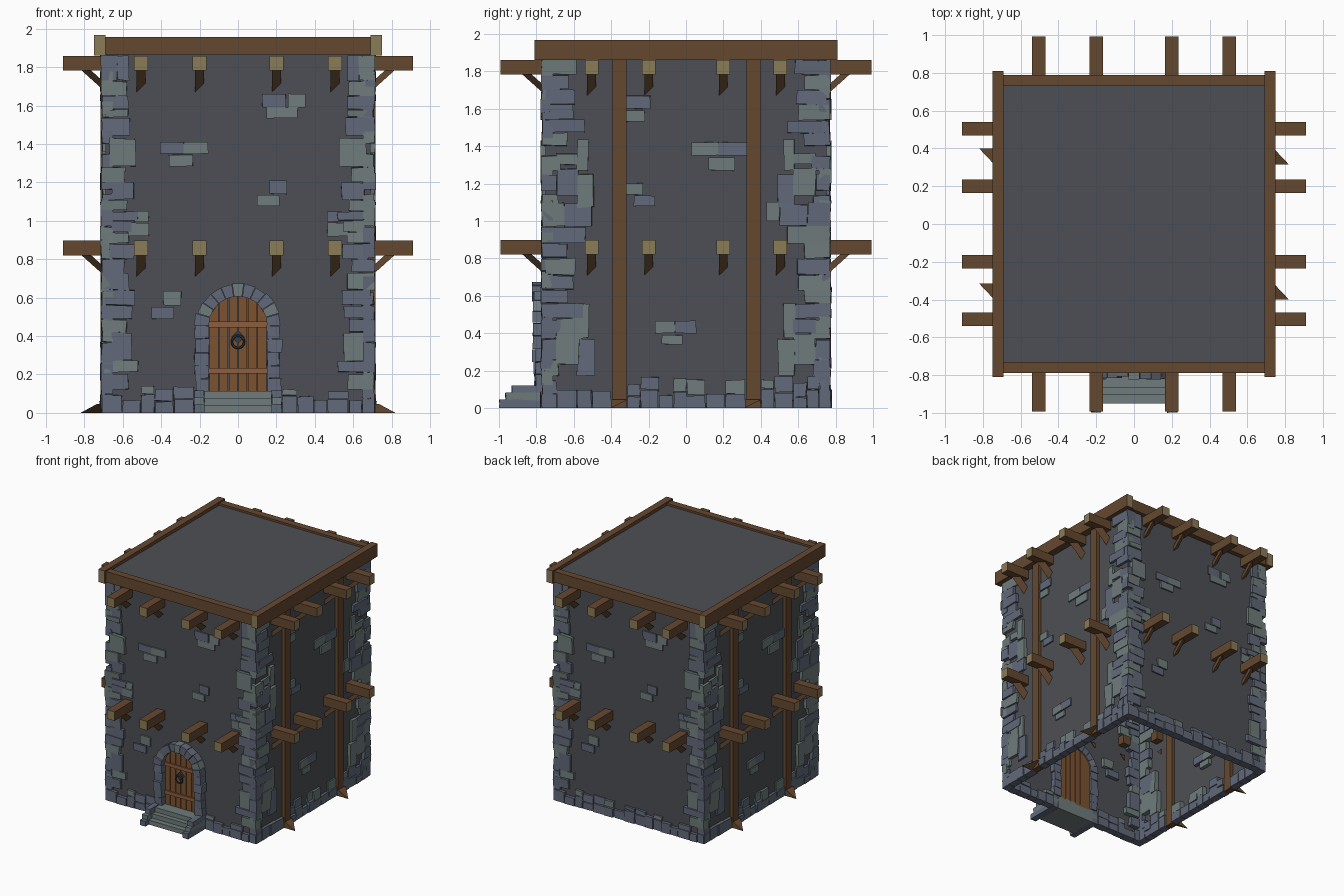
import bpy, bmesh, math, random
from mathutils import Matrix

if "Cube" in bpy.data.objects:
    bpy.data.objects.remove(bpy.data.objects["Cube"])
random.seed(4)
U = random.uniform
WX, WY = 0.69, 0.75   # wall half sizes


def mat(name, *c):
    m = bpy.data.materials.new(name)
    m.diffuse_color = (*c, 1)
    m.use_nodes = True
    m.node_tree.nodes["Principled BSDF"].inputs["Base Color"].default_value = m.diffuse_color
    return m


WALL = mat("wall_grey", .075, .078, .09)
STONE = mat("stone_blue_grey", .12, .14, .19)
LIGHT = mat("stone_light", .16, .2, .2)
WOOD = mat("wood", .13, .065, .028)
END = mat("wood_end", .26, .2, .095)
PLANK = mat("door_wood", .2, .085, .03)
BAND = mat("door_band_wood", .27, .11, .05)
IRON = mat("iron", .04, .045, .06)

# each side maps (outward distance, along, height) to world space
SIDES = {"F": lambda o, t, z: (t, -o, z), "R": lambda o, t, z: (o, t, z),
         "B": lambda o, t, z: (-t, o, z)}
FACES = ((4, 6, 7, 5), (0, 1, 3, 2), (2, 3, 7, 6), (0, 4, 5, 1), (1, 5, 7, 3), (0, 2, 6, 4))


def hexa(bm, side, pts, mi=0, endmi=None):
    """Six-sided solid from 8 points ordered by (out, along, height)."""
    v = [bm.verts.new(SIDES[side](*p)) for p in pts]
    for k, f in enumerate(FACES):
        bm.faces.new([v[i] for i in f]).material_index = endmi if k == 0 and endmi is not None else mi


def block(bm, side, o, t, z, mi=0, endmi=None, jit=0):
    t, z = sorted(t), sorted(z)
    j = lambda: U(-jit, jit)
    pts = []
    for a in range(2):
        for b in range(2):
            for c in range(2):
                pts.append((o[a] + a * j(), t[b] + j(), z[c] + (j() if z[c] > 0 else 0)))
    hexa(bm, side, pts, mi, endmi)


def prism(bm, side, prof, t, w, mi=0):
    """Four-point (out, height) profile extruded along the wall."""
    (a, b, c, d) = prof
    t0, t1 = t - w / 2, t + w / 2
    hexa(bm, side, [(p[0], s, p[1]) for p, q in ((a, b), (c, d))
                    for s in (t0, t1) for p in (p, q)], mi)


def finish(bm, name, mats, twin=False):
    if twin:   # repeat on the opposite side of the tower
        g = bmesh.ops.duplicate(bm, geom=bm.verts[:] + bm.edges[:] + bm.faces[:])["geom"]
        bmesh.ops.rotate(bm, verts=[e for e in g if isinstance(e, bmesh.types.BMVert)],
                         matrix=Matrix.Rotation(math.pi, 3, 'Z'))
    bmesh.ops.recalc_face_normals(bm, faces=bm.faces[:])
    me = bpy.data.meshes.new(name)
    bm.to_mesh(me)
    bm.free()
    for m in mats:
        me.materials.append(m)
    ob = bpy.data.objects.new(name, me)
    bpy.context.collection.objects.link(ob)
    return ob


# plastered wall shell, open underneath
bm = bmesh.new()
block(bm, "R", (-WX, WX), (-WY, WY), (0, 1.94))
bm.faces.ensure_lookup_table()
bmesh.ops.delete(bm, geom=[bm.faces[5]], context='FACES')
finish(bm, "wall_shell", [WALL])

# roof edge timbers
bm = bmesh.new()
block(bm, "F", (.73, .79), (-.70, .70), (1.865, 1.957))
block(bm, "R", (.69, .75), (-.81, .81), (1.86, 1.968))
for f in bm.faces:
    if abs(f.calc_center_median().y) > .8:
        f.material_index = 1
finish(bm, "roof_edge_timbers", [WOOD, END], True)

# projecting joists with diagonal braces
bm = bmesh.new()
for side, wall, tip in (("F", WY, .992), ("R", WX, .91)):
    for t in (-.505, -.2, .2, .505):
        for z in (.82, 1.782):
            block(bm, side, (wall - .06, tip), (t - .036, t + .036), (z, z + .077), 0, 1)
            prism(bm, side, [(wall - .01, z - .12), (wall - .01, z - .075),
                             (wall + .135, z + .01), (wall + .085, z + .01)], t, .046)
finish(bm, "joists_and_braces", [WOOD, END], True)

# upright posts with wedge feet
bm = bmesh.new()
for t in (-.355, .36):
    block(bm, "R", (.66, .717), (t - .037, t + .037), (0, 1.87))
    prism(bm, "R", [(.68, 0), (.68, .046), (.82, 0), (.735, .046)], t, .09)
finish(bm, "side_posts", [WOOD], True)

# corner stones: (near, far) distance from the corner, then bottom and top
FRONT = [(0, .14, .12, .2), (0, .19, .21, .27), (.05, .16, .27, .42), (0, .13, .42, .49),
         (0, .16, .49, .56), (.02, .17, .56, .64), (0, .14, .64, .73), (0, .12, .73, .8),
         (.04, .17, .8, .88), (0, .14, .88, .94), (.05, .16, .94, 1), (0, .19, 1, 1.05),
         (0, .13, 1.05, 1.11), (.05, .17, 1.11, 1.2), (0, .12, 1.2, 1.28), (.04, .18, 1.28, 1.43),
         (0, .15, 1.44, 1.54), (.02, .14, 1.54, 1.58), (0, .14, 1.58, 1.65), (0, .13, 1.65, 1.73),
         (0, .08, 1.73, 1.86), (.08, .14, 1.73, 1.86)]
SIDE_A = [(0, .09, .17, .26), (0, .08, .26, .37), (.08, .2, .23, .4), (.19, .28, .17, .37),
          (.19, .25, .37, .56), (0, .1, .37, .47), (.08, .2, .4, .48), (0, .22, .48, .56)]
SIDE_B = [(0, .14, .56, .63), (0, .17, .63, .71), (.02, .18, .71, .8), (0, .14, .8, .88),
          (0, .23, .88, .97), (.12, .27, .97, 1.09), (0, .12, .97, 1.1), (0, .14, 1.4, 1.47),
          (.04, .23, 1.47, 1.54), (0, .17, 1.54, 1.62), (.02, .18, 1.62, 1.7),
          (0, .14, 1.7, 1.78), (0, .19, 1.78, 1.86)]
SIDE = SIDE_A + [(a, b, c + .9, d + .88) for a, b, c, d in SIDE_A[:-1]] + SIDE_B
bm = bmesh.new()
for side, wall, half, rows in (("F", WY, .71, FRONT), ("R", WX, .772, SIDE)):
    for s in (-1, 1):
        for a, b, c, d in rows:
            proud = U(.016, .026)
            block(bm, side, (wall - .04, wall + proud), (s * (half - a), s * (half - b)),
                  (c + .002, d - .002), random.choice((0, 0, 1)), jit=.005)
finish(bm, "corner_stones", [STONE, LIGHT], True)


# base course
def base(bm, side, wall, t0, t1, hmax):
    t = t0
    while t < t1 - .01:
        w = U(.06, .11)
        if t + w > t1 - .04:
            w = t1 - t
        h = U(.05, .1)
        tt = (t + .002, t + w - .002)
        block(bm, side, (wall - .04, wall + U(.018, .03)), tt, (0, h), jit=.003)
        if random.random() < .65:
            block(bm, side, (wall - .04, wall + U(.012, .024)), tt,
                  (h + .004, h + U(.5, 1) * (hmax - h)), random.choice((0, 0, 1)), jit=.004)
        t += w


bm = bmesh.new()
for a, b in ((-.71, -.23), (.23, .71)):
    base(bm, "F", WY, a, b, .14)
for a, b in ((-.77, -.4), (-.315, .32), (.4, .77)):
    base(bm, "R", WX, a, b, .175)
finish(bm, "base_stones", [STONE, LIGHT], True)
bm = bmesh.new()
base(bm, "B", WY, -.23, .23, .14)
finish(bm, "back_base_stones", [STONE, LIGHT])

# exposed bricks in the plaster
BRICKS = {"F": [(.125, .25, 1.59, 1.66), (.26, .35, 1.59, 1.66), (.15, .31, 1.535, 1.588),
                (-.405, -.285, 1.35, 1.41), (-.283, -.155, 1.35, 1.41), (-.36, -.235, 1.285, 1.345),
                (.165, .255, 1.14, 1.21), (.1, .215, 1.075, 1.135), (-.39, -.295, .56, .635),
                (-.45, -.335, .49, .55), (-.54, -.465, .995, 1.05), (-.575, -.465, .92, .99),
                (.465, .54, .995, 1.05), (.465, .575, .92, .99)],
          "R": [(-.32, -.19, 1.6, 1.67), (-.32, -.22, 1.53, 1.59), (.03, .17, 1.35, 1.42),
                (.172, .325, 1.35, 1.42), (.12, .26, 1.27, 1.34), (-.32, -.23, 1.14, 1.2),
                (-.28, -.165, 1.08, 1.135), (.43, .5, 1, 1.1), (-.165, -.06, .4, .465),
                (-.058, .055, .4, .465), (-.13, -.02, .34, .39)]}
bm = bmesh.new()
for side, wall in (("F", WY), ("R", WX)):
    for i, (a, b, c, d) in enumerate(BRICKS[side]):
        block(bm, side, (wall - .03, wall + .012), (a, b), (c, d), i % 3 != 0, jit=.002)
finish(bm, "exposed_bricks", [STONE, LIGHT], True)

# door surround: jamb stones and arch stones
bm = bmesh.new()
ZC, N = .455, 11
for s in (-1, 1):
    for i in range(5):
        z = .11 + i * .069
        block(bm, "F", (.71, U(.805, .825)), (s * .152, s * U(.215, .232)), (z, z + .067), jit=.003)
for i in range(N):
    a0, a1 = (math.pi * (1 - (i + k) / N) for k in (.02, .98))
    ro, out = U(.215, .23), U(.805, .828)
    hexa(bm, "F", [(o, r * math.cos(a), ZC + r * math.sin(a))
                   for o in (.71, out) for a in (a0, a1) for r in (.152, ro)], int(i % 4 == 1))
finish(bm, "door_surround", [STONE, LIGHT])

# door planks and bands
bm = bmesh.new()
top = lambda t: ZC + math.sqrt(max(0, .156 ** 2 - t * t))
for i in range(6):
    t = (-.15 + i * .05 + .002, -.15 + (i + 1) * .05 - .002)
    hexa(bm, "F", [(o, s, z) for o in (.72, .768) for s in t for z in (.1, top(s))])
for z in (.205, .445):
    block(bm, "F", (.75, .778), (-.15, .15), (z, z + .03), 1)
finish(bm, "door", [PLANK, BAND])

# ring handle with diamond plate
bm = bmesh.new()
hexa(bm, "F", [(o, t, z) for o in (.76, .785) for t, z in
               ((0, .36), (-.035, .395), (.035, .395), (0, .43))])
finish(bm, "handle_plate", [IRON])
bpy.ops.mesh.primitive_torus_add(major_segments=16, minor_segments=6, major_radius=.032,
                                 minor_radius=.006, location=(0, -.793, .37), rotation=(math.pi / 2, 0, 0))
ring = bpy.context.object
ring.name = "handle_ring"
ring.data.materials.append(IRON)

# entrance steps with stepped side blocks
bm = bmesh.new()
for i, (tread, cheek) in enumerate(((.95, .998), (.905, .965), (.865, .932))):
    z0, z1 = i * .038, (i + 1) * .038
    block(bm, "F", (.72, tread), (-.175, .175), (z0, z1), 1)
    for s in (-1, 1):
        block(bm, "F", (.72, cheek), (s * .177, s * .228), (z0, z1 + .005), i % 2, jit=.003)
finish(bm, "entrance_steps", [STONE, LIGHT])
